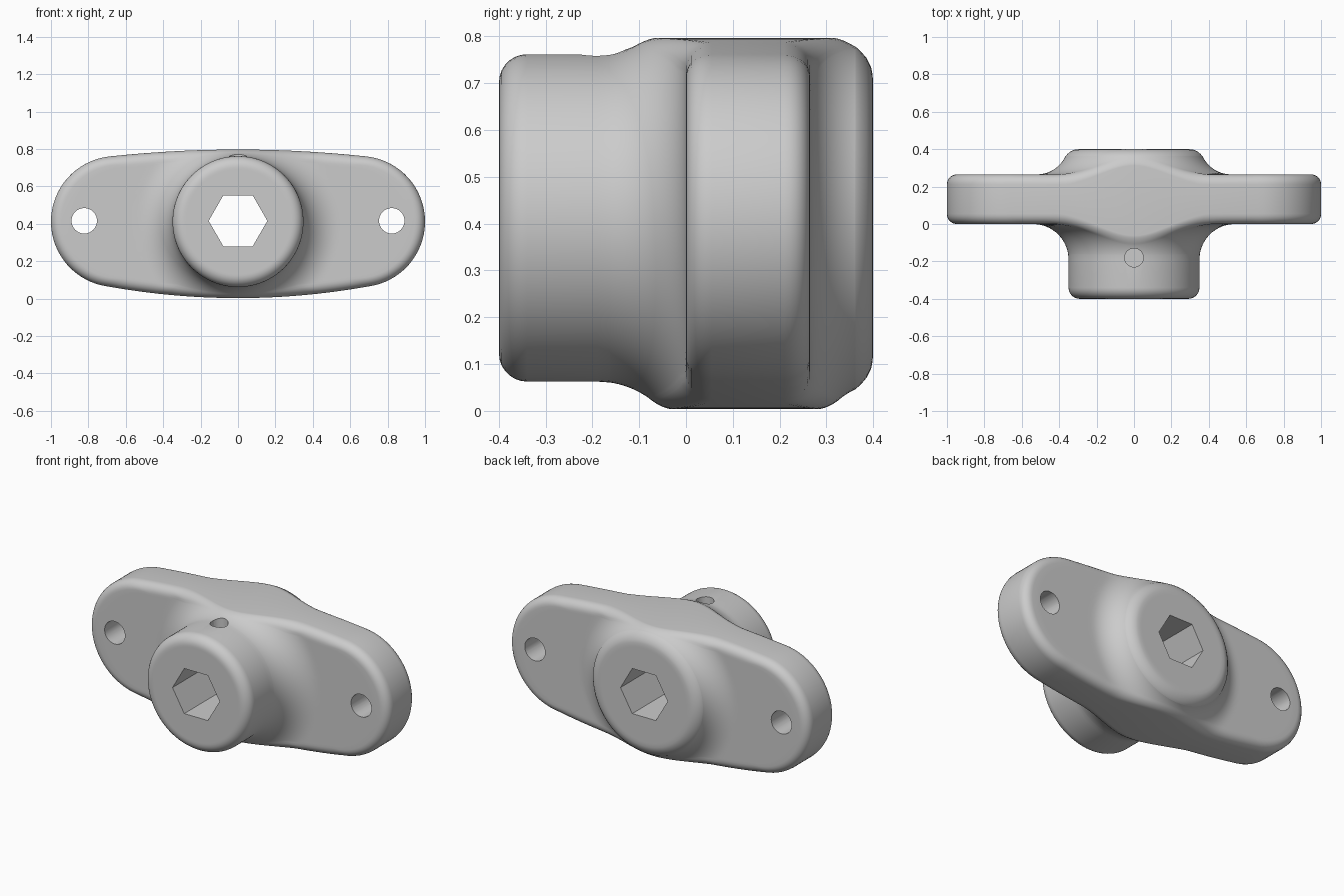
import bpy, bmesh, math
from mathutils import Vector

cube = bpy.data.objects.get("Cube")
if cube:
    bpy.data.objects.remove(cube, do_unlink=True)

AXIS_Z = 0.412            # height of the hub axis
HUB_R = 0.35
EDGE_R = 0.055            # rounding of the plate rim
TOP, BOTTOM = 0.797, 0.003
END_X, END_R = 0.65, 0.35


# Plate outline around the hub axis: round ends joined by shallow bows
def plate_outline():
    a = math.radians(83)
    half = []
    for i in range(33):
        t = -a + 2 * a * i / 32
        half.append((END_X + END_R * math.cos(t), END_R * math.sin(t)))
    x1, z1 = half[-1]

    def bow(peak, sign):
        pts = []
        for i in range(1, 48):
            u = 1 - 2 * i / 48
            pts.append((sign * x1 * u, peak + (sign * z1 - peak) * u * u))
        return pts

    left = [(-x, -z) for x, z in half]
    return half + bow(TOP - AXIS_Z, 1) + left + bow(BOTTOM - AXIS_Z, -1)


outline = plate_outline()
angles = [math.atan2(z, x) for x, z in outline]
reach = [math.hypot(x, z) for x, z in outline]


# Cosine between the ray from the axis and the outline normal
def ray_cos(i):
    p, n = Vector(outline[i - 1]), Vector(outline[(i + 1) % len(outline)])
    t = (n - p).normalized()
    ray = Vector(outline[i]).normalized()
    return max(0.3, abs(ray.x * t.y - ray.y * t.x))


cosines = [ray_cos(i) for i in range(len(outline))]


# Rings of (radius, y) pairs for one side, from hub cap to plate rim
def side_rings(cap, plate_y, fillet, start, sign):
    centre = HUB_R + fillet

    def surface(r):
        d = min(max(0, centre - r), fillet)
        return plate_y + sign * (fillet - math.sqrt(fillet ** 2 - d * d))

    rings = [[p] * len(outline) for p in cap]
    setback, inner = [], []
    for r, c in zip(reach, cosines):
        slope = math.asin(min(1, max(0, centre - r) / fillet))
        s = EDGE_R * math.tan((math.pi / 2 - slope) / 2)
        setback.append(s)
        inner.append(max(start + 0.003, r - s / c))
    steps = 24
    for k in range(steps + 1):
        t = (k / steps) ** 2
        radii = [start + (r - start) * t for r in inner]
        rings.append([(r, surface(r)) for r in radii])
    for k in range(1, 8):
        t = k / 7
        w = 0.8
        b0, b1, b2 = (1 - t) ** 2, 2 * w * t * (1 - t), t * t
        total = b0 + b1 + b2
        ring = []
        for r0, r, s in zip(inner, reach, setback):
            y0, y1 = surface(r0), surface(r)
            ring.append(((b0 * r0 + (b1 + b2) * r) / total,
                         (b0 * y0 + b1 * y1 + b2 * (y1 - sign * s)) / total))
        rings.append(ring)
    return rings


# Front hub is long and straight, back hub is a short flared boss
front_cap = [(0.28, -0.4)]
for k in range(8):
    q = math.pi / 2 * k / 7
    front_cap.append((0.29 + 0.06 * math.sin(q), -0.34 - 0.06 * math.cos(q)))
front_cap.append((HUB_R, -0.19))
back_cap = [(0.28, 0.4), (0.29, 0.4), (0.307, 0.399), (0.322, 0.396),
            (0.342, 0.386), (0.355, 0.375)]

rings = side_rings(front_cap, 0.0, 0.19, 0.352, -1)
rings += reversed(side_rings(back_cap, 0.265, 0.17, 0.366, 1))

bm = bmesh.new()
loops = []
for ring in rings:
    loops.append([bm.verts.new((r * math.cos(a), y, AXIS_Z + r * math.sin(a)))
                  for (r, y), a in zip(ring, angles)])
count = len(outline)
for a, b in zip(loops, loops[1:]):
    for i in range(count):
        j = (i + 1) % count
        bm.faces.new((a[i], a[j], b[j], b[i]))
bm.faces.new(loops[0])
bm.faces.new(loops[-1])
bmesh.ops.recalc_face_normals(bm, faces=bm.faces)
mesh = bpy.data.meshes.new("flanged_hub")
bm.to_mesh(mesh)
bm.free()
body = bpy.data.objects.new("flanged_hub", mesh)
bpy.context.collection.objects.link(body)


# Cut a prism-shaped hole through the body
def cut(name, sides, radius, depth, location, rotation):
    bpy.ops.mesh.primitive_cylinder_add(vertices=sides, radius=radius, depth=depth,
                                        location=location, rotation=rotation)
    cutter = bpy.context.object
    cutter.name = name
    cutter.hide_render = True
    mod = body.modifiers.new(name, 'BOOLEAN')
    mod.operation = 'DIFFERENCE'
    mod.solver = 'EXACT'
    mod.object = cutter
    bpy.ops.object.select_all(action='DESELECT')
    body.select_set(True)
    bpy.context.view_layer.objects.active = body
    bpy.ops.object.modifier_apply(modifier=mod.name)
    bpy.data.objects.remove(cutter, do_unlink=True)


# Hex bore, mounting holes and set screw hole
quarter = math.pi / 2
hex_turn = (quarter, quarter, 0)
cut("hex_bore", 6, 0.157, 2, (0, 0, 0.416), hex_turn)
for side in (-1, 1):
    cut("mounting_hole", 40, 0.068, 2, (side * 0.822, 0, 0.416), (quarter, 0, 0))
cut("set_screw_hole", 32, 0.05, 0.5, (0, -0.18, 0.416 + 0.25), (0, 0, 0))

bpy.ops.object.shade_smooth_by_angle(angle=math.radians(35))
